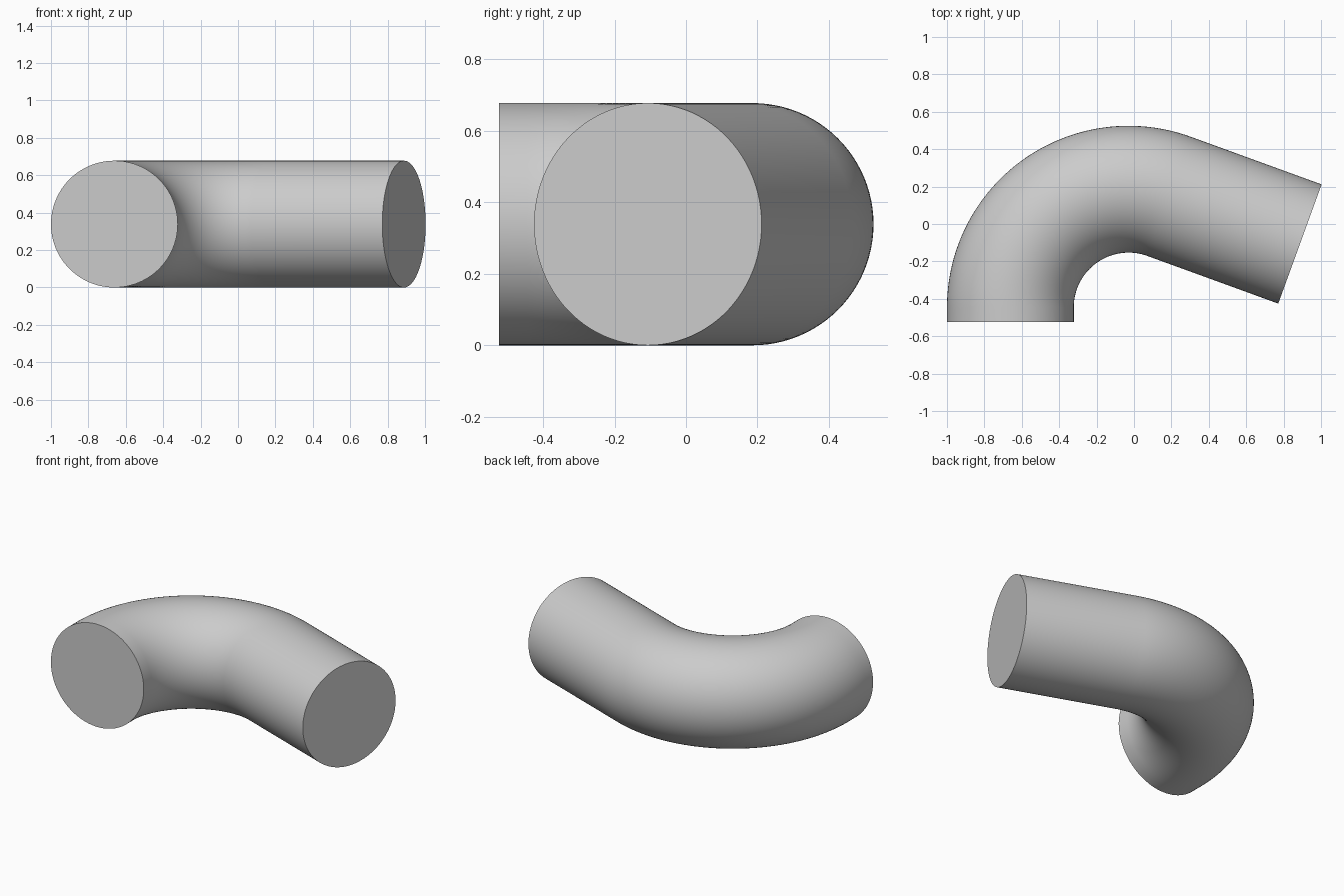
import bpy
import bmesh
from math import radians, sin, cos, pi
from mathutils import Vector

cube = bpy.data.objects.get("Cube")
if cube:
    bpy.data.objects.remove(cube, do_unlink=True)

TUBE_R = 0.339
BEND_R = 0.632
BEND_CENTRE = Vector((-0.029, -0.446, TUBE_R))
BEND_ANGLE = radians(110)
START_LEN = 0.078
END_LEN = 0.745
SIDES = 96
BEND_STEPS = 56


def bend_frame(angle):
    """Outward direction and travel direction at an angle along the bend."""
    return Vector((-cos(angle), sin(angle), 0)), Vector((sin(angle), cos(angle), 0))


# Centre line: short straight inlet, bend, long straight outlet
stations = []
for i in range(BEND_STEPS + 1):
    out, along = bend_frame(BEND_ANGLE * i / BEND_STEPS)
    stations.append((BEND_CENTRE + out * BEND_R, out, along))
first, last = stations[0], stations[-1]
stations.insert(0, (first[0] - first[2] * START_LEN, first[1], first[2]))
stations.append((last[0] + last[2] * END_LEN, last[1], last[2]))

# Sweep a circle along the centre line and cap both ends
bm = bmesh.new()
rings = []
for centre, out, along in stations:
    ring = []
    for k in range(SIDES):
        a = 2 * pi * k / SIDES
        ring.append(bm.verts.new(centre + TUBE_R * (out * cos(a) + Vector((0, 0, sin(a))))))
    rings.append(ring)
for a, b in zip(rings, rings[1:]):
    for k in range(SIDES):
        n = (k + 1) % SIDES
        bm.faces.new((a[k], a[n], b[n], b[k]))
bm.faces.new(rings[0])
bm.faces.new(rings[-1])
bmesh.ops.recalc_face_normals(bm, faces=bm.faces)
mesh = bpy.data.meshes.new("pipe_elbow")
bm.to_mesh(mesh)
bm.free()

# Plain grey material
grey = bpy.data.materials.new("light grey")
grey.use_nodes = True
colour = (0.6, 0.6, 0.6, 1)
grey.diffuse_color = colour
grey.node_tree.nodes["Principled BSDF"].inputs["Base Color"].default_value = colour
mesh.materials.append(grey)

pipe = bpy.data.objects.new("pipe_elbow", mesh)
bpy.context.collection.objects.link(pipe)
bpy.ops.object.select_all(action="DESELECT")
pipe.select_set(True)
bpy.context.view_layer.objects.active = pipe
bpy.ops.object.shade_smooth_by_angle(angle=radians(30))
